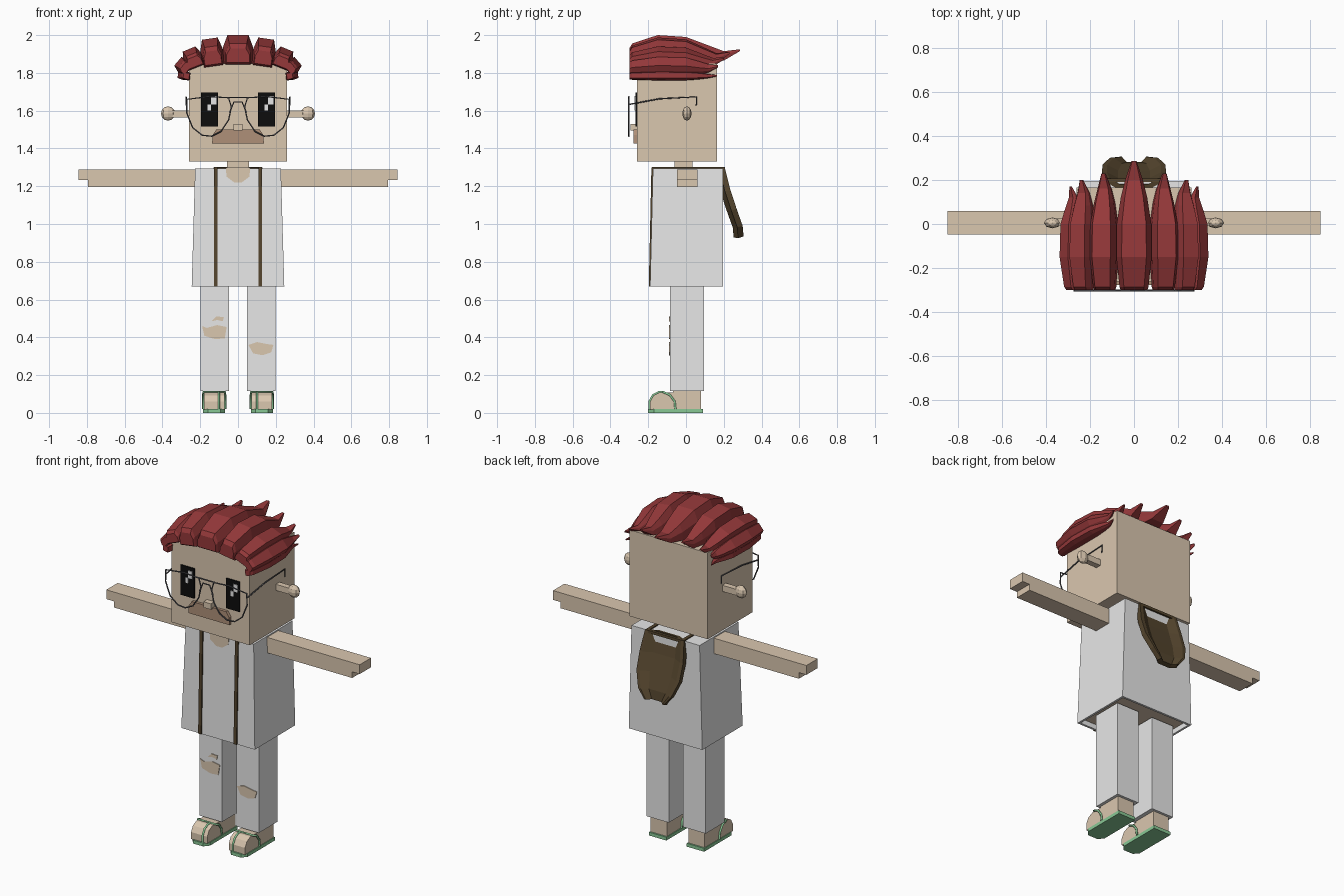
import bpy, bmesh, math
from mathutils import Vector

if "Cube" in bpy.data.objects:
    bpy.data.objects.remove(bpy.data.objects["Cube"])


def material(name, rgb):
    m = bpy.data.materials.new(name)
    m.use_nodes = True
    m.diffuse_color = (*rgb, 1)
    m.node_tree.nodes["Principled BSDF"].inputs["Base Color"].default_value = (*rgb, 1)
    return m


SKIN = material("skin", (0.70, 0.57, 0.43))
CLOTH = material("pale_cloth", (0.8, 0.8, 0.8))
HAIR = material("red_hair", (0.30, 0.04, 0.042))
BROWN = material("dark_brown", (0.09, 0.06, 0.027))
TACHE = material("moustache_brown", (0.43, 0.28, 0.19))
BLACK = material("black", (0.004, 0.004, 0.004))
WHITE = material("eye_white", (0.85, 0.85, 0.85))
METAL = material("grey_metal", (0.1, 0.1, 0.11))
GREEN = material("green_rubber", (0.25, 0.58, 0.3))


def finish(name, bm, *mats):
    bmesh.ops.recalc_face_normals(bm, faces=bm.faces)
    me = bpy.data.meshes.new(name)
    bm.to_mesh(me)
    bm.free()
    for m in mats:
        me.materials.append(m)
    ob = bpy.data.objects.new(name, me)
    bpy.context.collection.objects.link(ob)
    return ob


def loft(name, rings, *mats, last_mat=0):
    """Skin a list of point rings and cap both ends."""
    bm = bmesh.new()
    vs = [[bm.verts.new(p) for p in r] for r in rings]
    n = len(vs[0])
    for a, b in zip(vs, vs[1:]):
        for i in range(n):
            bm.faces.new((a[i], a[(i + 1) % n], b[(i + 1) % n], b[i]))
    bm.faces.new(vs[0])
    bm.faces.new(vs[-1]).material_index = last_mat
    return finish(name, bm, *mats)


def rect(x0, x1, y0, y1, z):
    return [(x0, y0, z), (x1, y0, z), (x1, y1, z), (x0, y1, z)]


def box(name, x, y, z, mat):
    return loft(name, [rect(*x, *y, z[0]), rect(*x, *y, z[1])], mat)


def plate(name, pts, y, mat, thick=0.008):
    """Front-facing plate from x, z points."""
    return loft(name, [[(x, y - thick, z) for x, z in pts], [(x, y, z) for x, z in pts]], mat)


def wire(name, pts, mat, closed=False, radius=0.004):
    cu = bpy.data.curves.new(name, "CURVE")
    cu.dimensions = "3D"
    cu.bevel_depth = radius
    cu.bevel_resolution = 1
    sp = cu.splines.new("POLY")
    sp.points.add(len(pts) - 1)
    for p, c in zip(sp.points, pts):
        p.co = (*c, 1)
    sp.use_cyclic_u = closed
    cu.materials.append(mat)
    ob = bpy.data.objects.new(name, cu)
    bpy.context.collection.objects.link(ob)
    return ob


def span(s, a, b):
    """Mirror an x interval to side s."""
    return sorted((s * a, s * b))


# Head and neck
box("head", (-0.26, 0.26), (-0.26, 0.165), (1.33, 1.85), SKIN)
box("neck", (-0.057, 0.057), (-0.06, 0.035), (1.29, 1.34), SKIN)

# Jacket: tapered shell, open below with a recessed floor
loft("jacket", [rect(-0.227, 0.227, -0.175, 0.195, 1.295),
                rect(-0.245, 0.245, -0.19, 0.195, 0.67),
                rect(-0.232, 0.232, -0.177, 0.182, 0.67),
                rect(-0.232, 0.232, -0.177, 0.182, 0.70)], CLOTH, SKIN, last_mat=1)
plate("neckline", [(-0.065, 1.298), (-0.06, 1.25), (-0.02, 1.22),
                   (0.02, 1.22), (0.06, 1.25), (0.065, 1.298)], -0.171, SKIN)

# Hood: concave panel hanging behind the shoulders
bm = bmesh.new()
rows = []
for z, y, w in ((1.3, 0.205, 0.13), (1.18, 0.235, 0.145), (1.08, 0.268, 0.143),
                (0.99, 0.30, 0.11), (0.935, 0.305, 0.065)):
    rows.append([bm.verts.new((w * f, y - d, z)) for f, d in
                 ((-1, 0), (-0.85, 0), (-0.5, 0.025), (0.5, 0.025), (0.85, 0), (1, 0))])
for a, b in zip(rows, rows[1:]):
    for i in range(5):
        bm.faces.new((a[i], a[i + 1], b[i + 1], b[i]))
hood = finish("hood", bm, BROWN)
if hood.data.polygons[0].normal.y < 0:
    hood.data.flip_normals()
sol = hood.modifiers.new("thickness", "SOLIDIFY")
sol.thickness = 0.03
sol.offset = -1

# Hair: tapered locks fanned over the skull
PROFILE = ((-0.30, 0.0, 0.075, 0.75), (-0.285, -0.01, 0.10, 0.82), (-0.15, 0.0, 0.145, 1.0),
           (0.0, 0.0, 0.135, 0.98), (0.12, 0.0, 0.09, 0.75), (0.2, 0.01, 0.06, 0.5),
           (0.285, 0.06, 0.07, 0.15))


def lock(name, cx, cz, roll, width, tip, height):
    a = math.radians(roll)
    side, up = Vector((math.cos(a), 0, -math.sin(a))), Vector((math.sin(a), 0, math.cos(a)))
    rings = []
    for y, lo, hi, f in PROFILE:
        w, lo, hi = width * f, lo * height, hi * height
        if y > 0:
            y *= tip / 0.285
        mid = lo + (hi - lo) * 0.55
        rings.append([Vector((cx, y, cz)) + side * u + up * v for u, v in
                      ((-w, lo), (w, lo), (w, mid), (w * 0.7, hi), (-w * 0.7, hi), (-w, mid))])
    return loft(name, rings, HAIR)


lock("hair_lock_middle", 0, 1.855, 0, 0.08, 0.285, 1)

LOCKS = ((0.13, 1.845, 8, 0.06, 0.23, 0.95), (0.222, 1.835, 22, 0.052, 0.2, 0.68),
         (0.263, 1.815, 50, 0.042, 0.17, 0.5), (0.258, 1.782, 84, 0.022, 0.165, 0.42))

for s, tag in ((-1, "right"), (1, "left")):
    for i, (cx, cz, roll, w, tip, h) in enumerate(LOCKS):
        lock(f"{tag}_hair_lock_{i + 1}", s * cx, cz, s * roll, w, tip, h)

    # Arm with a stepped hand
    box(f"{tag}_arm", span(s, 0.2, 0.795), (-0.048, 0.06), (1.195, 1.288), SKIN)
    box(f"{tag}_hand", span(s, 0.79, 0.845), (-0.048, 0.06), (1.232, 1.288), SKIN)

    # Jacket edging, front and over the shoulder
    x0, x1 = span(s, 0.108, 0.128)
    loft(f"{tag}_edging", [rect(x0, x1, -0.183, -0.17, 1.3),
                           rect(x0, x1, -0.197, -0.185, 0.67)], BROWN)
    box(f"{tag}_shoulder_edging", (x0, x1), (-0.18, 0.205), (1.29, 1.301), BROWN)

    # Ear: rod and rounded end
    box(f"{tag}_ear_rod", span(s, 0.25, 0.35), (-0.01, 0.025), (1.565, 1.602), SKIN)
    bm = bmesh.new()
    bmesh.ops.create_uvsphere(bm, u_segments=8, v_segments=6, radius=0.038)
    for v in bm.verts:
        v.co = (v.co.x + s * 0.37, v.co.y * 0.65 + 0.005, v.co.z + 1.585)
    finish(f"{tag}_ear", bm, SKIN)

    # Eye with two highlights, both on the same side of each eye
    ex = s * 0.151
    box(f"{tag}_eye", (ex - 0.045, ex + 0.045), (-0.268, -0.259), (1.516, 1.696), BLACK)
    box(f"{tag}_eye_shine", (ex + 0.008, ex + 0.036), (-0.272, -0.267), (1.632, 1.677), WHITE)
    box(f"{tag}_eye_glint", (ex - 0.01, ex + 0.008), (-0.272, -0.267), (1.60, 1.632), WHITE)

    # Glasses: lens rim and temple
    rim = ((0.27, 1.66), (0.272, 1.59), (0.24, 1.51), (0.19, 1.47), (0.14, 1.465),
           (0.09, 1.49), (0.05, 1.55), (0.035, 1.62), (0.05, 1.668), (0.15, 1.675))
    wire(f"{tag}_lens_rim", [(s * x, -0.302, z) for x, z in rim], METAL, True)
    wire(f"{tag}_temple", [(s * x, y, z) for x, y, z in (
        (0.27, -0.302, 1.633), (0.275, -0.14, 1.663), (0.275, 0.055, 1.673),
        (0.275, 0.055, 1.628))], METAL)

    # Trouser leg
    box(f"{tag}_leg", span(s, 0.048, 0.198), (-0.085, 0.095), (0.115, 0.69), CLOTH)

    # Sandal: sole, foot, toe cap and straps
    fx = s * 0.126
    l, r = fx - 0.058, fx + 0.058
    sole = [(l, 0.09), (l, -0.17), (l + 0.025, -0.2), (r - 0.025, -0.2), (r, -0.17), (r, 0.09)]
    loft(f"{tag}_sole", [[(x, y, z) for x, y in sole] for z in (0, 0.02)], GREEN)
    box(f"{tag}_ankle", (l + 0.004, r - 0.004), (-0.07, 0.08), (0.015, 0.12), SKIN)
    toe = ((-0.06, 0.018), (-0.19, 0.018), (-0.19, 0.06), (-0.172, 0.092), (-0.14, 0.108), (-0.06, 0.108))
    loft(f"{tag}_toes", [[(x, y, z) for y, z in toe] for x in (l + 0.004, r - 0.004)], SKIN)
    arch = ((-0.056, 0.02), (-0.06, 0.06), (-0.085, 0.095), (-0.12, 0.11))
    wire(f"{tag}_sandal_strap", [(l, y, z) for y, z in arch] +
         [(r, y, z) for y, z in reversed(arch)], GREEN, radius=0.006)
    tx = fx - s * 0.025
    wire(f"{tag}_toe_strap", [(tx, -0.12, 0.11), (tx, -0.145, 0.11), (tx, -0.175, 0.094),
                              (tx, -0.194, 0.06), (tx, -0.194, 0.02)], GREEN, radius=0.006)

# Glasses bridge
wire("glasses_top_bar", [(-0.06, -0.302, 1.67), (0.06, -0.302, 1.67)], METAL)
wire("glasses_bridge", [(-0.045, -0.302, 1.59), (-0.022, -0.302, 1.645),
                        (0.022, -0.302, 1.645), (0.045, -0.302, 1.59)], METAL)

# Nose and moustache
box("nose", (-0.025, 0.025), (-0.295, -0.255), (1.495, 1.53), SKIN)
plate("moustache", [(-0.115, 1.5), (0.115, 1.5), (0.135, 1.47), (0.137, 1.425),
                    (-0.137, 1.425), (-0.135, 1.47)], -0.255, TACHE, 0.022)

# Collar edging, and torn patches showing the knees
box("collar_edging", (-0.12, 0.12), (0.19, 0.206), (1.285, 1.301), BROWN)
plate("right_knee_tear", [(-0.19, 0.46), (-0.165, 0.45), (-0.11, 0.465), (-0.06, 0.455),
                          (-0.07, 0.395), (-0.12, 0.39), (-0.178, 0.408)], -0.083, SKIN, 0.006)
plate("right_small_tear", [(-0.14, 0.485), (-0.115, 0.51), (-0.075, 0.508),
                           (-0.08, 0.485), (-0.11, 0.492)], -0.083, SKIN, 0.006)
plate("left_knee_tear", [(0.055, 0.36), (0.1, 0.375), (0.15, 0.365), (0.188, 0.36),
                         (0.175, 0.32), (0.13, 0.305), (0.08, 0.315)], -0.083, SKIN, 0.006)
